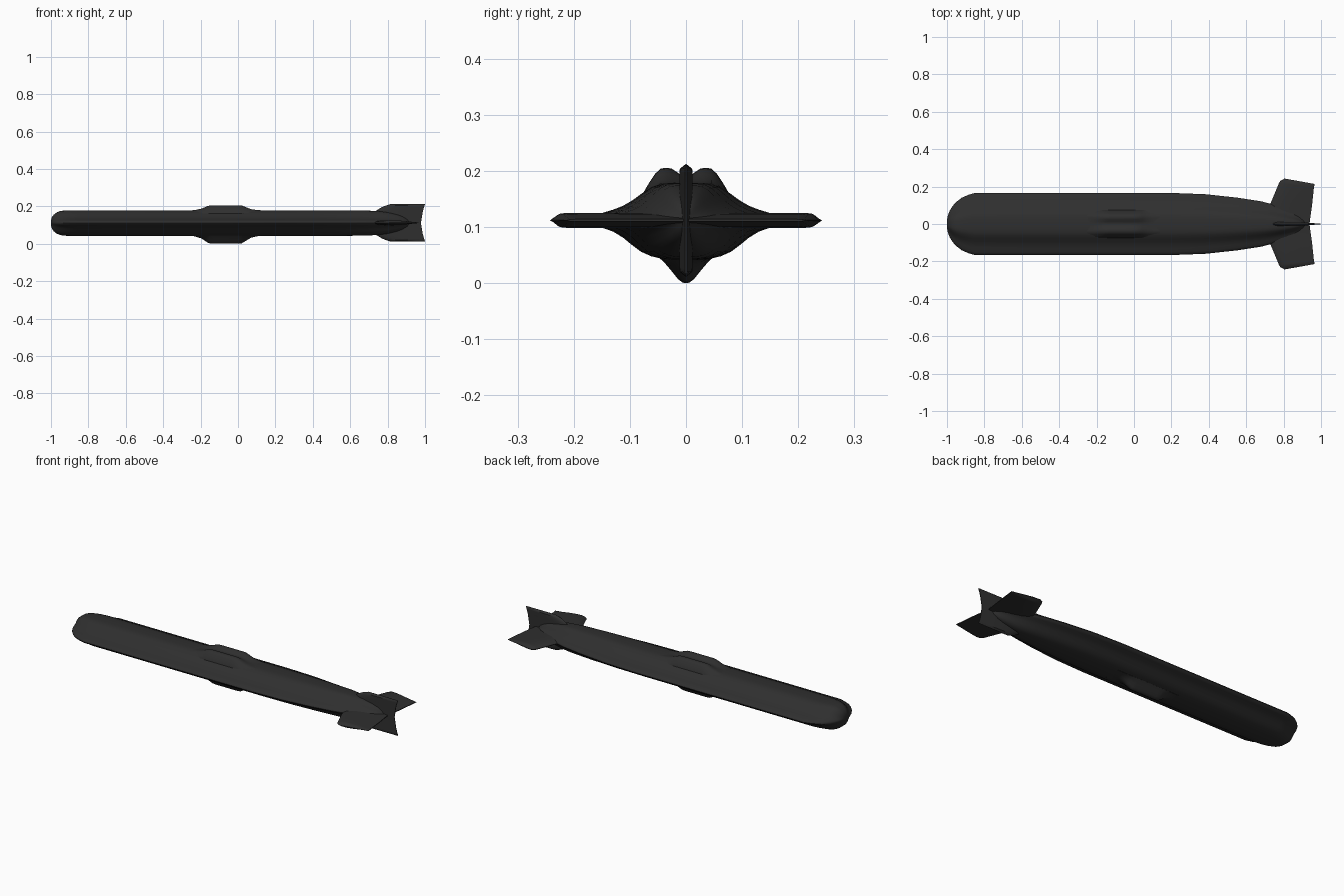
import bpy, bmesh, math
from mathutils import Vector

if "Cube" in bpy.data.objects:
    bpy.data.objects.remove(bpy.data.objects["Cube"])

ZC = 0.112
mat = bpy.data.materials.new("dark_rubber")
mat.diffuse_color = (0.028, 0.028, 0.028, 1)
mat.use_nodes = True
mat.node_tree.nodes["Principled BSDF"].inputs["Base Color"].default_value = mat.diffuse_color


def loft(name, rings, angle=35):
    """Skin a list of closed rings and cap both ends."""
    bm = bmesh.new()
    vr = [[bm.verts.new(p) for p in r] for r in rings]
    n = len(rings[0])
    for a, b in zip(vr, vr[1:]):
        for i in range(n):
            j = (i + 1) % n
            bm.faces.new((a[i], a[j], b[j], b[i]))
    bm.faces.new(vr[0])
    bm.faces.new(vr[-1])
    bmesh.ops.remove_doubles(bm, verts=bm.verts, dist=1e-5)
    bmesh.ops.recalc_face_normals(bm, faces=bm.faces)
    me = bpy.data.meshes.new(name)
    bm.to_mesh(me)
    bm.free()
    ob = bpy.data.objects.new(name, me)
    bpy.context.collection.objects.link(ob)
    me.materials.append(mat)
    bpy.ops.object.select_all(action='DESELECT')
    ob.select_set(True)
    bpy.context.view_layer.objects.active = ob
    bpy.ops.object.shade_smooth_by_angle(angle=math.radians(angle))
    return ob


def mirrored(half):
    """Close a right-hand half section, listed top to bottom, across y = 0."""
    return half + [(-y, z) for y, z in reversed(half) if y > 0]


# Hull: wide flattened section with thin side edges
hull_half = [(0, .067), (.025, .067), (.045, .065), (.062, .059), (.08, .047),
             (.095, .036), (.112, .026), (.13, .019), (.15, .013), (.162, .007),
             (.166, 0), (.162, -.007), (.15, -.013), (.13, -.02), (.112, -.031),
             (.095, -.045), (.08, -.056), (.062, -.064), (.045, -.068),
             (.025, -.07), (0, -.07)]
hull_sec = mirrored(hull_half)
# x, width scale, height scale
stations = [(-1, .12, .2), (-.995, .28, .45), (-.985, .43, .65), (-.97, .58, .82),
            (-.95, .71, .94), (-.92, .85, .99), (-.885, .94, 1), (-.85, 1, 1),
            (.2, 1, 1), (.38, .96, 1), (.55, .85, 1), (.68, .73, .98),
            (.75, .62, .93), (.8, .51, .83), (.85, .38, .66), (.88, .27, .5),
            (.905, .14, .28), (.92, .02, .03)]
loft("hull", [[(x, y * w, ZC + z * h) for y, z in hull_sec] for x, w, h in stations])

# Low fairings above and below amidships, rising from the hull along x
ramp = [(-.25, 0), (-.225, .12), (-.195, .35), (-.165, .82), (-.15, .97), (-.13, 1),
        (0, 1), (.02, .95), (.045, .6), (.07, .25), (.1, .08), (.14, 0)]


def fairing(name, top, base):
    # top: right-hand half profile (y, rise) blended down onto the base height
    sgn = 1 if top[0][1] > 0 else -1
    rings = []
    for x, f in ramp:
        line = [(y, base(y) + (z - base(y)) * f) for y, z in top]
        full = [(-y, z) for y, z in reversed(line) if y > 0] + line
        under = [(y, z * .5) for y, z in ((top[-1][0], base(top[-1][0])),
                                          (-top[-1][0], base(top[-1][0])))]
        rings.append([(x, y, ZC + z) for y, z in full + under])
    return loft(name, rings, 40)


def upper(y):
    return .066 if y < .045 else .066 - (y - .045) * .62


def lower(y):
    return -.069


fairing("upper_fairing", [(0, .08), (.012, .083), (.025, .092), (.033, .0935),
                          (.045, .0925), (.055, .083), (.065, .068), (.078, .046)], upper)
fairing("lower_keel", [(0, -.112), (.006, -.111), (.014, -.105), (.026, -.09),
                       (.038, -.076), (.046, -.068)], lower)


# Tail fins: lens sections lofted from tip to tip
def fin(name, half, vertical):
    rings = []
    full = [(a, -b, c, -d, t) for a, b, c, d, t in reversed(half)] + half[1:]
    shape = [(0, 0), (.04, .5), (.12, .85), (.28, 1), (.5, .85), (.75, .5), (1, .15)]
    loop = shape + [(u, -t) for u, t in reversed(shape[1:])]
    for xl, sl, xt, st, th in full:
        ring = []
        for u, t in loop:
            x, s, o = xl + (xt - xl) * u, sl + (st - sl) * u, t * th
            ring.append((x, o, ZC + s) if vertical else (x, s, ZC + o))
        rings.append(ring)
    return loft(name, rings)


# leading x, leading span, trailing x, trailing span, half thickness
fin("rudder_fins", [(.74, 0, .978, 0, .012), (.74, .066, .988, .06, .012),
                    (.77, .084, .995, .085, .012), (.79, .092, .998, .092, .011),
                    (.815, .1, 1, .1, .001)], True)
fin("stern_planes", [(.72, 0, .938, 0, .0135), (.73, .11, .952, .1, .0135),
                     (.775, .218, .962, .195, .0135), (.783, .231, .964, .206, .012),
                     (.805, .243, .966, .214, .001)], False)
